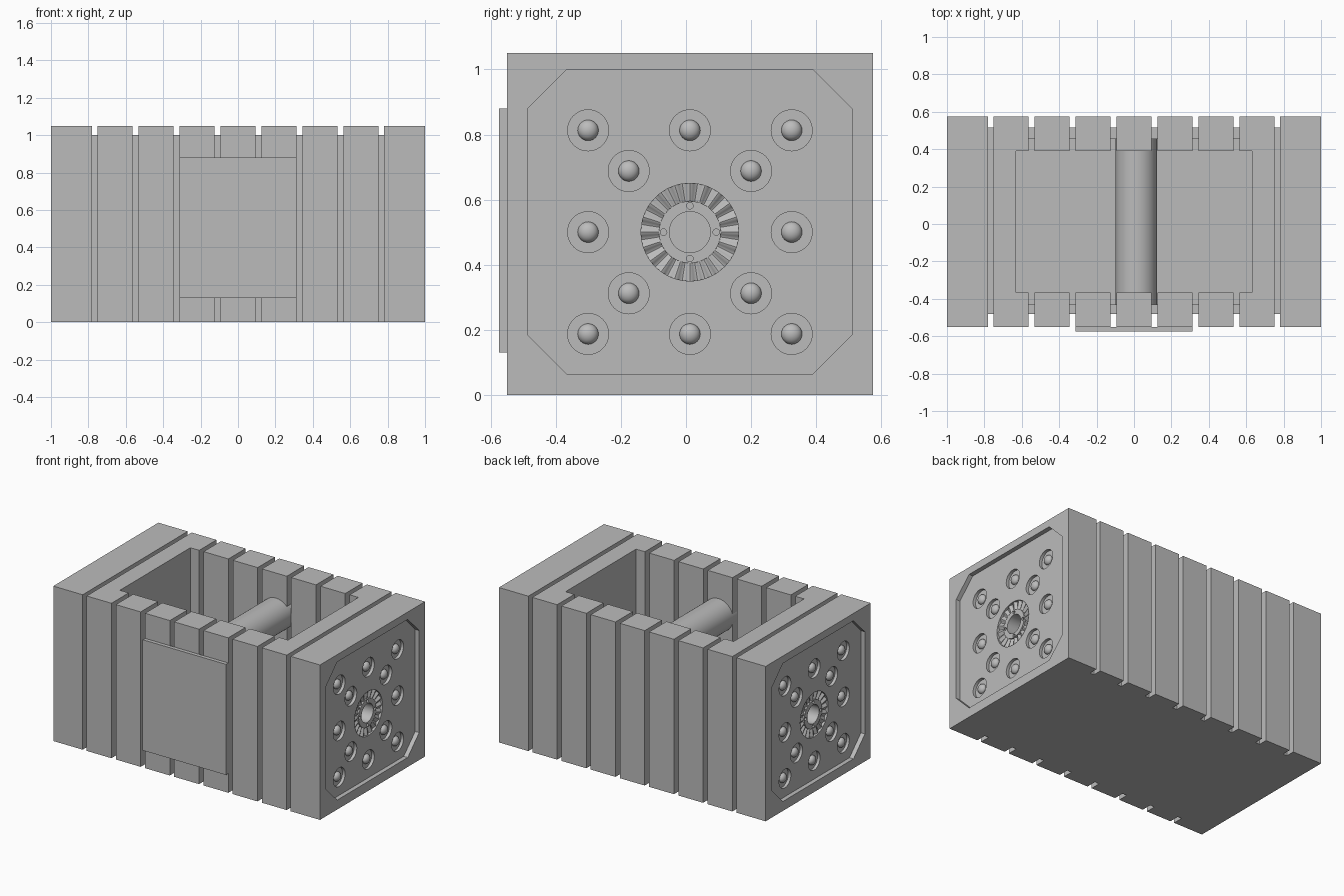
import bpy, bmesh, math
from mathutils import Matrix, Vector

old = bpy.data.objects.get("Cube")
if old:
    bpy.data.objects.remove(old, do_unlink=True)

grey = bpy.data.materials.new("plain_grey")
grey.use_nodes = True
colour = (0.5, 0.5, 0.5, 1)
grey.diffuse_color = colour
grey.node_tree.nodes["Principled BSDF"].inputs["Base Color"].default_value = colour

MID = 0.012            # centre of the body in y
HUB_Z = 0.5            # height of the end hub
FRONT, BACK, TOP = -0.55, 0.575, 1.05
IN_FRONT, IN_BACK = -0.365, 0.39


def finish(name, bm, smooth=False):
    bmesh.ops.recalc_face_normals(bm, faces=bm.faces)
    mesh = bpy.data.meshes.new(name)
    bm.to_mesh(mesh)
    bm.free()
    mesh.materials.append(grey)
    ob = bpy.data.objects.new(name, mesh)
    bpy.context.collection.objects.link(ob)
    if smooth:
        select(ob)
        bpy.ops.object.shade_smooth_by_angle(angle=math.radians(35))
    return ob


def select(ob):
    bpy.ops.object.select_all(action='DESELECT')
    ob.select_set(True)
    bpy.context.view_layer.objects.active = ob


def add_box(bm, x0, x1, y0, y1, z0, z1):
    lo, hi = Vector((x0, y0, z0)), Vector((x1, y1, z1))
    m = Matrix.Translation((lo + hi) / 2) @ Matrix.Diagonal((*(hi - lo), 1))
    bmesh.ops.create_cube(bm, size=1, matrix=m)


def box(name, *bounds):
    bm = bmesh.new()
    add_box(bm, *bounds)
    return finish(name, bm)


def add_disc(bm, y, z, r, x0, x1, sides=48):
    # cylinder lying along x
    m = Matrix.Translation(((x0 + x1) / 2, y, z)) @ Matrix.Rotation(math.pi / 2, 4, 'Y')
    bmesh.ops.create_cone(bm, cap_ends=True, segments=sides, radius1=r, radius2=r,
                          depth=x1 - x0, matrix=m)


def cut(ob, cutter):
    mod = ob.modifiers.new("cut", 'BOOLEAN')
    mod.object, mod.operation, mod.solver = cutter, 'DIFFERENCE', 'EXACT'
    select(ob)
    bpy.ops.object.modifier_apply(modifier=mod.name)
    bpy.data.objects.remove(cutter, do_unlink=True)


def mirror(ob):
    ob.modifiers.new("both_ends", 'MIRROR').use_axis[0] = True


# Floor and thin core walls seen between the ribs
box("floor", -0.78, 0.78, -0.48, 0.515, 0, 0.06)
box("front_web", -0.78, 0.78, -0.48, -0.43, 0, 1.0)
box("back_web", -0.78, 0.78, 0.455, 0.515, 0, 1.0)
mirror(box("end_web", 0.74, 0.79, -0.48, 0.515, 0, 1.0))

# Ribs along both long walls
bm = bmesh.new()
pitch = 0.219
for i in range(-3, 4):
    c = i * pitch
    for y0, y1 in ((FRONT, IN_FRONT), (IN_BACK, BACK)):
        add_box(bm, c - 0.093, c + 0.093, y0, y1, 0, TOP)
finish("wall_ribs", bm)
mirror(box("crossbar", 0.63, 0.75, IN_FRONT, IN_BACK, 0, TOP))

# Front cover plate
box("front_plate", -0.312, 0.312, -0.575, FRONT, 0.13, 0.88)

# Round bar across the opening
bm = bmesh.new()
m = Matrix.Translation((0.012, MID, 0.77)) @ Matrix.Rotation(math.pi / 2, 4, 'X')
bmesh.ops.create_cone(bm, cap_ends=True, segments=64, radius1=0.11, radius2=0.11,
                      depth=0.9, matrix=m)
finish("cross_bar_rod", bm, True)

# End block with an eight-sided recess
end = box("end_block", 0.78, 1.0, FRONT, BACK, 0, TOP)
FACE = 0.97
bm = bmesh.new()
hy, hz, ch, cz = 0.5, 0.468, 0.122, 0.532
outline = [(hy, hz - ch), (hy - ch, hz), (ch - hy, hz), (-hy, hz - ch),
           (-hy, ch - hz), (ch - hy, -hz), (hy - ch, -hz), (hy, ch - hz)]
face = bm.faces.new([bm.verts.new((FACE, MID + y, cz + z)) for y, z in outline])
ext = bmesh.ops.extrude_face_region(bm, geom=[face])
bmesh.ops.translate(bm, vec=(0.1, 0, 0),
                    verts=[v for v in ext["geom"] if isinstance(v, bmesh.types.BMVert)])
cut(end, finish("recess_cutter", bm))

# Counterbores on a grid, plus four between
d = 0.313
bolts = [(i * d, j * d) for i in (-1, 0, 1) for j in (-1, 0, 1) if i or j]
bolts += [(i * 0.188, j * 0.188) for i in (-1, 1) for j in (-1, 1)]
SEAT = FACE - 0.02
bm = bmesh.new()
for y, z in bolts:
    add_disc(bm, MID + y, HUB_Z + z, 0.063, SEAT, 1.05, 40)
add_disc(bm, MID, HUB_Z, 0.15, 0.935, 1.05, 80)
cut(end, finish("bore_cutter", bm))
bm = bmesh.new()
add_disc(bm, MID, HUB_Z, 0.063, 0.85, 1.05)
cut(end, finish("shaft_hole_cutter", bm))
select(end)
bpy.ops.object.shade_smooth_by_angle(angle=math.radians(30))
mirror(end)

# Domed bolt heads
bm = bmesh.new()
for y, z in bolts:
    m = Matrix.Translation((SEAT, MID + y, HUB_Z + z)) @ Matrix.Diagonal((0.8, 1, 1, 1))
    bmesh.ops.create_uvsphere(bm, u_segments=24, v_segments=12, radius=0.032, matrix=m)
mirror(finish("bolt_heads", bm, True))

# Fluted ring around the hub
bm = bmesh.new()
steps, flutes = 160, 20
rings = []
for k in range(steps):
    a = 2 * math.pi * k / steps
    wave = 0.006 * math.cos(flutes * a)
    rings.append([bm.verts.new((x, MID + r * math.cos(a), HUB_Z + r * math.sin(a)))
                  for r, x in ((0.15, 0.958 + wave), (0.095, 0.953 + wave))])
for k in range(steps):
    a, b = rings[k], rings[(k + 1) % steps]
    bm.faces.new((a[0], b[0], b[1], a[1]))
mirror(finish("fluted_ring", bm, True))

# Hub collar with four pin holes
bm = bmesh.new()
add_disc(bm, MID, HUB_Z, 0.095, 0.935, 0.962, 64)
collar = finish("hub_collar", bm)
bm = bmesh.new()
add_disc(bm, MID, HUB_Z, 0.063, 0.9, 1.0)
for y, z in ((1, 0), (-1, 0), (0, 1), (0, -1)):
    add_disc(bm, MID + 0.081 * y, HUB_Z + 0.081 * z, 0.01, 0.945, 1.0, 20)
cut(collar, finish("collar_cutter", bm))
select(collar)
bpy.ops.object.shade_smooth_by_angle(angle=math.radians(30))
mirror(collar)
